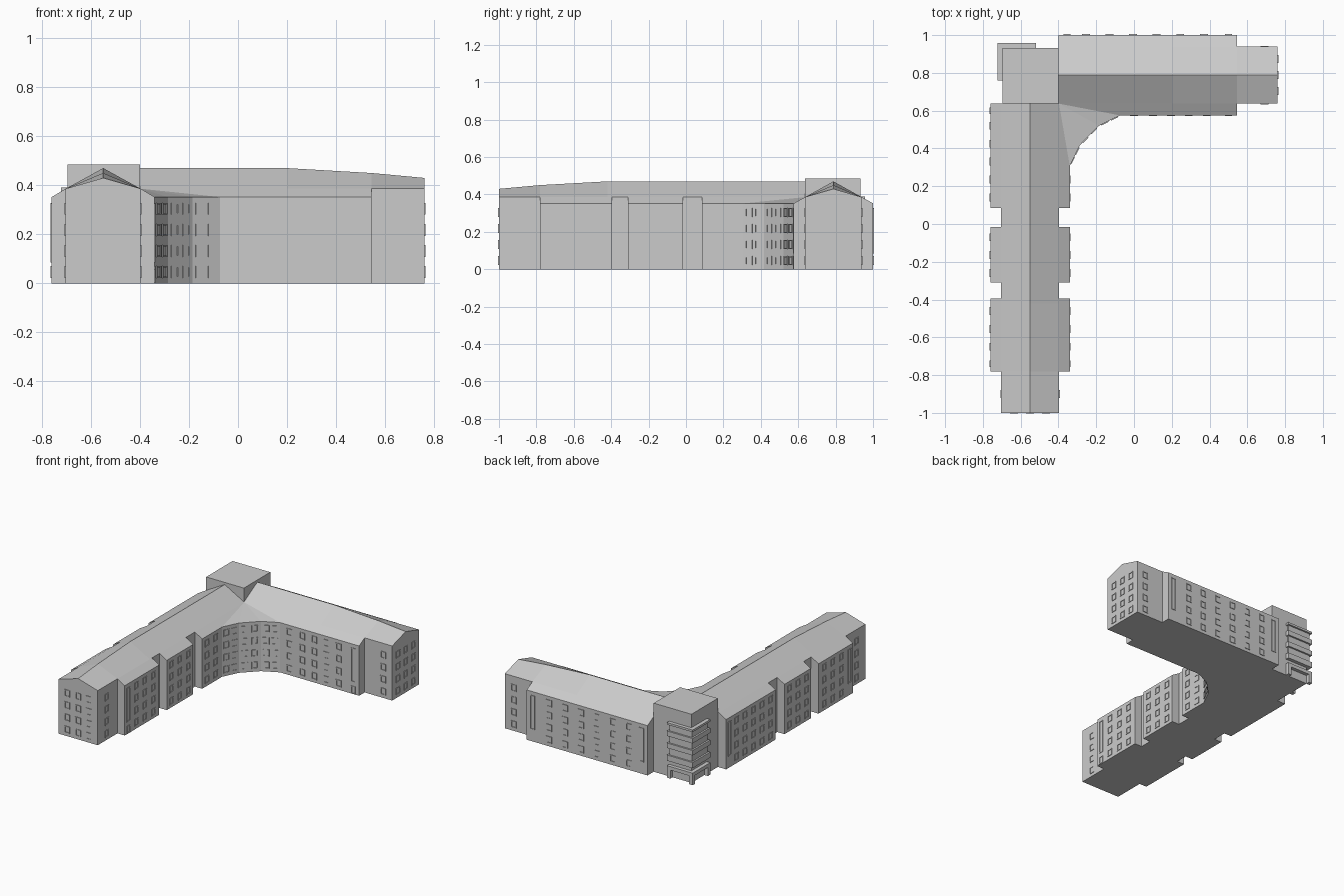
import bpy, bmesh, math
from mathutils import Vector

if "Cube" in bpy.data.objects:
    bpy.data.objects.remove(bpy.data.objects["Cube"])

EAVE, INNER_EAVE = 0.352, 0.386
AX, AH, AO = -0.55, 0.153, 0.210     # long wing: centre x, narrow half, wide half
BY, BH, BO = 0.788, 0.151, 0.213     # short wing: centre y, narrow half, wide half


def finish(name, bm):
    bmesh.ops.recalc_face_normals(bm, faces=bm.faces)
    me = bpy.data.meshes.new(name)
    bm.to_mesh(me)
    bm.free()
    ob = bpy.data.objects.new(name, me)
    bpy.context.collection.objects.link(ob)
    return ob


def loft(name, sections):
    """Solid through matching cross-sections."""
    bm = bmesh.new()
    rings = [[bm.verts.new(p) for p in s] for s in sections]
    n = len(rings[0])
    for a, b in zip(rings, rings[1:]):
        for i in range(n):
            j = (i + 1) % n
            bm.faces.new((a[i], a[j], b[j], b[i]))
    bm.faces.new(rings[0])
    bm.faces.new(rings[-1])
    return finish(name, bm)


def box(name, x0, x1, y0, y1, z0, z1):
    return loft(name, [[(x0, y0, z), (x1, y0, z), (x1, y1, z), (x0, y1, z)] for z in (z0, z1)])


def place(axis, along, across, z):
    return (across, along, z) if axis == 'y' else (along, across, z)


def core(name, axis, c, h, stations):
    loft(name, [[place(axis, s, c + o, z) for o, z in
                 ((-h, 0), (h, 0), (h, INNER_EAVE), (0, ridge), (-h, INNER_EAVE))]
                for s, ridge in stations])


def bay(name, axis, c, inner, outer, side, s0, s1):
    loft(name, [[place(axis, s, c + side * o, z) for o, z in
                 ((inner, 0), (outer, 0), (outer, EAVE), (inner, INNER_EAVE))]
                for s in (s0, s1)])


# Wings with the ridge dropping towards their free ends
core("long_wing", 'y', AX, AH, [(-1, .43), (-.78, .45), (-.42, .47), (.637, .47)])
core("short_wing", 'x', BY, BH, [(-.40, .47), (.20, .47), (.545, .45), (.76, .43)])

# Wider bays along both sides of the wings
for i, (a, b) in enumerate([(-.78, -.395), (-.31, -.015), (.085, .307)]):
    bay(f"east_bay_{i}", 'y', AX, AH, AO, 1, a, b)
    bay(f"west_bay_{i}", 'y', AX, AH, AO, -1, a, .637 if i == 2 else b)
bay("courtyard_bay", 'x', BY, BH, BO, -1, -.074, .545)
bay("rear_bay", 'x', BY, BH, BO, 1, -.40, .545)

# Faceted inner corner with fan roof
curve = [(AX + AO, .307), (-.286, .418), (-.185, .520), (-.074, BY - BO)]
hub = (AX + AH, BY - BH)
outline = [(hub[0], .307)] + curve + [(-.074, hub[1])]
bm = bmesh.new()
tops = [bm.verts.new((x, y, INNER_EAVE if i in (0, 5) else EAVE)) for i, (x, y) in enumerate(outline)]
lows = [bm.verts.new((x, y, 0)) for x, y in outline]
ht, hl = bm.verts.new((*hub, INNER_EAVE)), bm.verts.new((*hub, 0))
for i in range(5):
    bm.faces.new((ht, tops[i], tops[i + 1]))
    bm.faces.new((hl, lows[i + 1], lows[i]))
    bm.faces.new((tops[i], lows[i], lows[i + 1], tops[i + 1]))
bm.faces.new((ht, hl, lows[0], tops[0]))
bm.faces.new((ht, tops[5], lows[5], hl))
finish("inner_corner", bm)

# Corner tower, its hanging glazed bay and entrance porch
box("corner_tower", -.695, -.40, .637, .932, 0, .485)
bm = bmesh.new()
for z0, z1, o in [(.12, .16, 0), (.16, .21, .012), (.21, .245, 0),
                  (.245, .295, .012), (.295, .33, 0), (.33, .375, .012), (.375, .39, 0)]:
    box(f"tower_bay_band_{z0:.2f}", -.722 + o, -.52 - o, .76 + o, .957 - o, z0, z1)
bm.free()
box("porch_slab", -.722, -.52, .76, .957, .06, .085)
for i, (x, y) in enumerate([(-.722, .93), (-.722, .76), (-.547, .93)]):
    box(f"porch_pier_{i}", x, x + .027, y, y + .027, 0, .06)

# Window and door frames, raised rings gathered in one mesh
frames = bmesh.new()


def frame(p, n, z, w, h, rim=.006, out=.004):
    n = Vector((n[0], n[1], 0)).normalized()
    t = Vector((-n.y, n.x, 0))
    base = Vector((p[0], p[1], z))

    def ring(k, d):
        return [frames.verts.new(base + t * (a * (w / 2 - k)) + Vector((0, 0, b * (h / 2 - k))) + n * d)
                for a, b in ((-1, -1), (1, -1), (1, 1), (-1, 1))]
    loops = [ring(0, -.002), ring(0, out), ring(rim, out), ring(rim, -.002)]
    for a, b in zip(loops, loops[1:] + loops[:1]):
        for i in range(4):
            j = (i + 1) % 4
            frames.faces.new((a[i], a[j], b[j], b[i]))


def column(p, n):
    for z in (.046, .132, .218, .304):
        frame(p, n, z, .042, .048)


def stair(p, n, door=False):
    frame(p, n, .205, .036, .24)
    if door:
        frame(p, n, .029, .034, .054)


E, W, S, N = (1, 0), (-1, 0), (0, -1), (0, 1)
cols = [-.65, -.555, -.46, -.26, -.165, -.07, .14, .235]
for y in cols:
    column((AX + AO, y), E)
for y in cols + [.33, .425, .52]:
    column((AX - AO, y), W)
column((AX + AH, -.9), E)
column((AX - AH, -.9), W)
stair((AX + AO, -.74), E, True)
stair((AX - AO, -.74), W)
stair((AX - AO, .60), W)
for d in (-.085, 0, .085):
    column((AX + d, -1), S)
    column((.76, BY + d), E)
for x in (0, .1, .195, .29, .385):
    column((x, BY - BO), S)
for i in range(6):
    column((.37 - .125 * i, BY + BO), N)
column((.69, BY - BH), S)
column((.69, BY + BH), N)
stair((.5, BY - BO), S, True)
stair((.5, BY + BO), N)
stair((-.355, BY + BO), N)
for (x0, y0), (x1, y1) in zip(curve, curve[1:]):
    for f in (.27, .73):
        column((x0 + (x1 - x0) * f, y0 + (y1 - y0) * f), (y1 - y0, x0 - x1))
finish("window_frames", frames)
